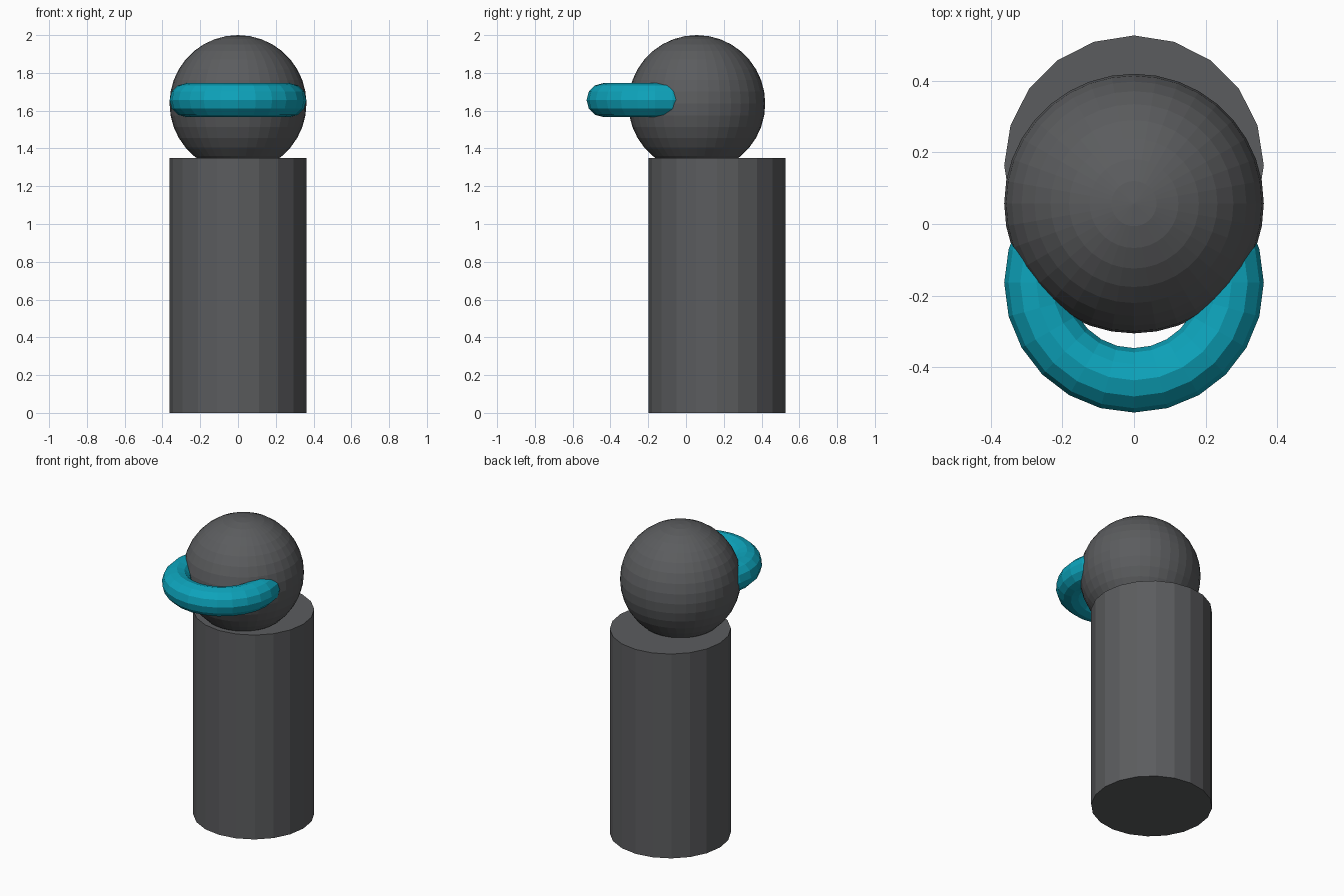
import bpy

if "Cube" in bpy.data.objects:
    bpy.data.objects.remove(bpy.data.objects["Cube"])

R = 0.3625  # shared outer radius of all three parts


def finish(name, mat):
    obj = bpy.context.object
    obj.name = name
    obj.data.materials.append(mat)


def material(name, color):
    mat = bpy.data.materials.new(name)
    mat.diffuse_color = (*color, 1)
    mat.use_nodes = True
    mat.node_tree.nodes["Principled BSDF"].inputs["Base Color"].default_value = mat.diffuse_color
    return mat


charcoal = material("charcoal", (0.105, 0.108, 0.113))
teal = material("teal", (0.004, 0.37, 0.50))

# Body: upright 20-sided cylinder
bpy.ops.mesh.primitive_cylinder_add(vertices=20, radius=R, depth=1.35,
                                    location=(0, 0.164, 0.675))
finish("body", charcoal)

# Head: faceted ball sunk slightly into the body
bpy.ops.mesh.primitive_uv_sphere_add(segments=36, ring_count=18, radius=R,
                                     location=(0, 0.057, 2 - R))
finish("head", charcoal)

# Visor: full ring, its rear half buried in the head
bpy.ops.mesh.primitive_torus_add(major_segments=24, minor_segments=12,
                                 major_radius=R - 0.09, minor_radius=0.09,
                                 location=(0, -0.164, 1.656))
finish("visor_ring", teal)
